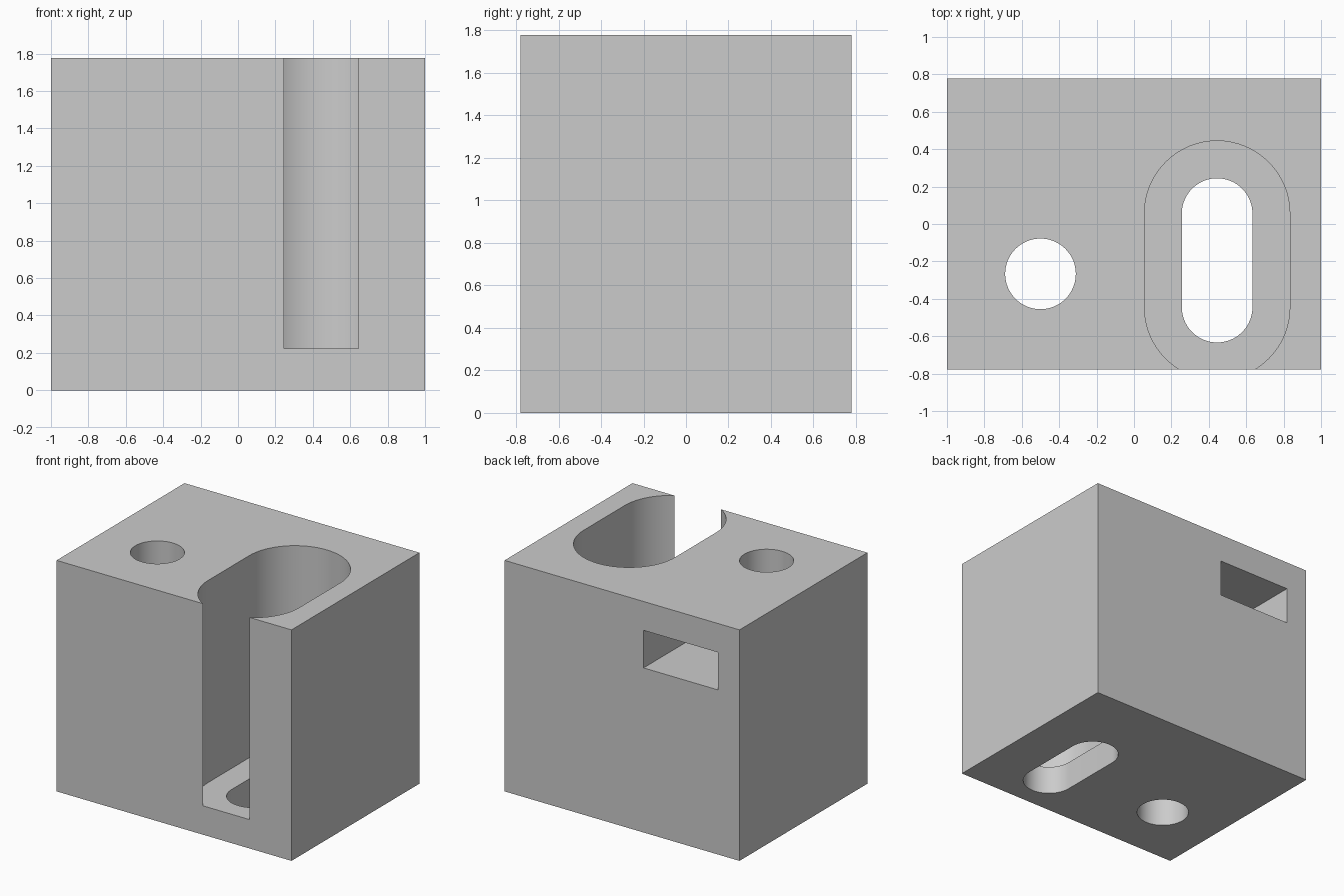
import bpy, bmesh, math

if "Cube" in bpy.data.objects:
    bpy.data.objects.remove(bpy.data.objects["Cube"], do_unlink=True)

MM = 1 / 9                     # dimensions below are in millimetres
W, D, H = 18, 14, 16

grey = bpy.data.materials.new("light grey")
grey.use_nodes = True
COLOUR = (0.6, 0.6, 0.6, 1)
grey.diffuse_color = COLOUR
grey.node_tree.nodes["Principled BSDF"].inputs["Base Color"].default_value = COLOUR


def prism(name, outline, z0, z1):
    """Extrude a closed outline from z0 to z1."""
    bm = bmesh.new()
    base = bm.faces.new([bm.verts.new((x * MM, y * MM, z0 * MM)) for x, y in outline])
    top = bmesh.ops.extrude_face_region(bm, geom=[base])["geom"]
    bmesh.ops.translate(bm, vec=(0, 0, (z1 - z0) * MM),
                        verts=[v for v in top if isinstance(v, bmesh.types.BMVert)])
    bmesh.ops.recalc_face_normals(bm, faces=bm.faces)
    mesh = bpy.data.meshes.new(name)
    bm.to_mesh(mesh)
    bm.free()
    mesh.materials.append(grey)
    obj = bpy.data.objects.new(name, mesh)
    bpy.context.collection.objects.link(obj)
    return obj


def slot(cx, y0, y1, r, n=32):
    """Outline with round ends centred on y0 and y1; a circle when they agree."""
    pts = []
    for cy, start in ((y1, 0), (y0, math.pi)):
        for i in range(n + (y0 != y1)):
            a = start + math.pi * i / n
            pts.append((cx + r * math.cos(a), cy + r * math.sin(a)))
    return pts


# Solid block
block = prism("block", [(-W/2, -D/2), (W/2, -D/2), (W/2, D/2), (-W/2, D/2)], 0, H)

# Nut channel: enters from the back and ends in a hexagon point round the bolt hole
hole_x, hole_y, half = -4.5, -2.4, 2.85
corner = half / math.sqrt(3)
nut = [(hole_x - half, D/2 + 1), (hole_x - half, hole_y - corner),
       (hole_x, hole_y - 2 * corner),
       (hole_x + half, hole_y - corner), (hole_x + half, D/2 + 1)]

cutters = [
    prism("pocket_cutter", slot(4, -4, 0.5, 3.5), 2, H + 1),
    prism("slot_cutter", slot(4, -4, 0.5, 1.7), -1, 3),
    prism("bolt_hole_cutter", slot(hole_x, hole_y, hole_y, 1.7), -1, H + 1),
    prism("nut_channel_cutter", nut, 11.4, 14),
]

bpy.context.view_layer.objects.active = block
block.select_set(True)
for cutter in cutters:
    mod = block.modifiers.new(cutter.name, "BOOLEAN")
    mod.object = cutter
    mod.operation = "DIFFERENCE"
    mod.solver = "EXACT"
    bpy.ops.object.modifier_apply(modifier=mod.name)
    bpy.data.objects.remove(cutter, do_unlink=True)

# Smooth curved walls, crisp edges
bpy.ops.object.shade_smooth_by_angle(angle=math.radians(30))
